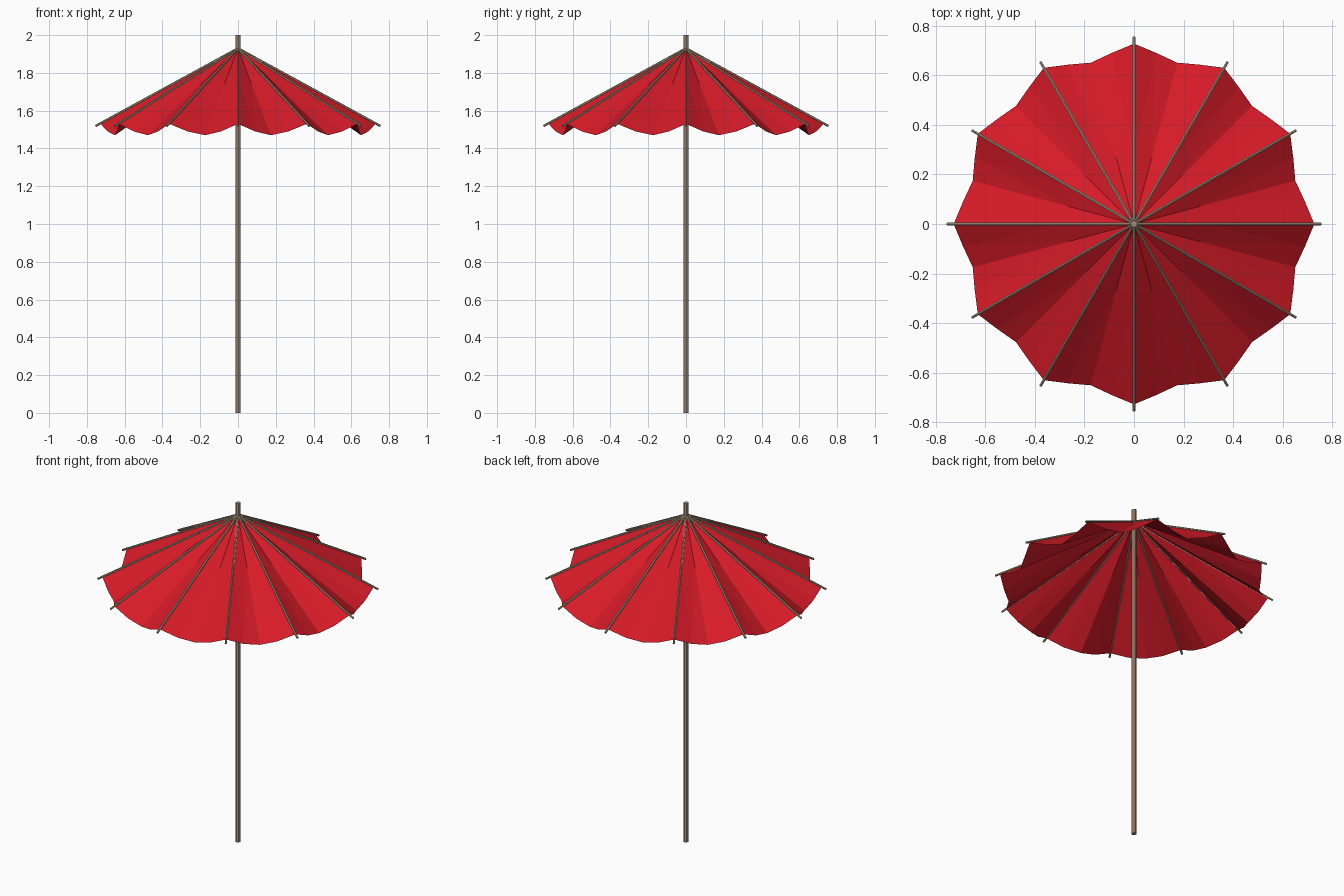
import bpy, bmesh, math
from mathutils import Vector

cube = bpy.data.objects.get("Cube")
if cube:
    bpy.data.objects.remove(cube)

RIBS = 12
APEX = Vector((0, 0, 1.93))


def material(name, rgb):
    m = bpy.data.materials.new(name)
    m.use_nodes = True
    m.diffuse_color = (*rgb, 1)
    m.node_tree.nodes["Principled BSDF"].inputs["Base Color"].default_value = (*rgb, 1)
    return m


def polar(radius, angle, z):
    return Vector((radius * math.cos(angle), radius * math.sin(angle), z))


def rod(name, start, end, radius, sides, mat):
    """Straight flat-sided rod between two points."""
    axis = end - start
    bpy.ops.mesh.primitive_cylinder_add(vertices=sides, radius=radius, depth=axis.length,
                                        location=(start + end) / 2)
    ob = bpy.context.object
    ob.name = name
    ob.rotation_euler = axis.to_track_quat('Z', 'Y').to_euler()
    ob.data.materials.append(mat)


red = material("red fabric", (0.68, 0.011, 0.021))
brown = material("brown wood", (0.42, 0.29, 0.20))
khaki = material("khaki rib", (0.40, 0.34, 0.23))

# Pole
rod("pole", Vector((0, 0, 0)), Vector((0, 0, 2)), 0.014, 8, brown)

# Pleated canopy: sharp folds near the top, rounded scallops at the rim
RIM = [(0.728, 1.53), (0.696, 1.49), (0.674, 1.47), (0.696, 1.49)]
bm = bmesh.new()
top = bm.verts.new(APEX)
count = RIBS * len(RIM)
rim, folds = [], []
for i in range(count):
    radius, z = RIM[i % len(RIM)]
    point = polar(radius, 2 * math.pi * i / count, z)
    rim.append(bm.verts.new(point))
    if i % 2 == 0:
        folds.append(bm.verts.new(APEX.lerp(point, 0.4)))
for i, a in enumerate(folds):
    b = folds[(i + 1) % len(folds)]
    start, mid, end = (rim[(2 * i + k) % count] for k in range(3))
    bm.faces.new((top, a, b))
    bm.faces.new((a, start, mid))
    bm.faces.new((a, mid, b))
    bm.faces.new((b, mid, end))
mesh = bpy.data.meshes.new("canopy")
bm.to_mesh(mesh)
bm.free()
mesh.materials.append(red)
canopy = bpy.data.objects.new("canopy", mesh)
bpy.context.collection.objects.link(canopy)

# Ribs along the ridges, reaching past the fabric
for i in range(RIBS):
    tip = polar(0.754, 2 * math.pi * i / RIBS, 1.519)
    rod(f"rib_{i + 1}", APEX.copy(), tip, 0.006, 6, khaki)
